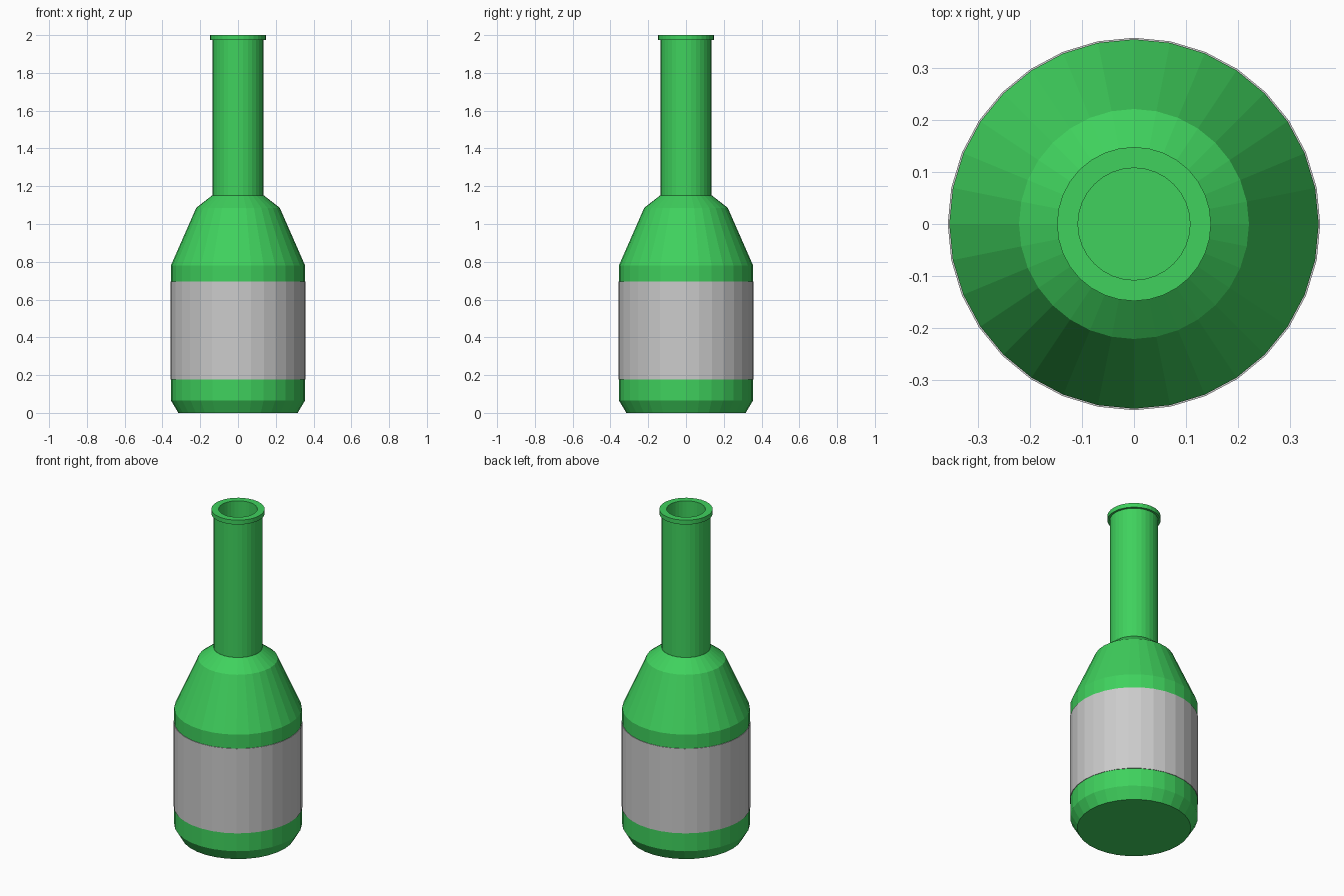
import bpy, bmesh
from math import cos, sin, tau

if "Cube" in bpy.data.objects:
    bpy.data.objects.remove(bpy.data.objects["Cube"])

SIDES = 32


def lathe(name, profile, material=None, loop=False):
    """Spin (radius, z) points round z; loop closes the section, otherwise the ends are capped."""
    bm = bmesh.new()
    rings = [[bm.verts.new((r * cos(tau * i / SIDES), r * sin(tau * i / SIDES), z))
              for i in range(SIDES)] for r, z in profile]
    pairs = list(zip(rings, rings[1:]))
    if loop:
        pairs.append((rings[-1], rings[0]))
    else:
        bm.faces.new(rings[0][::-1])
        bm.faces.new(rings[-1])
    for a, b in pairs:
        for i in range(SIDES):
            j = (i + 1) % SIDES
            bm.faces.new((a[i], a[j], b[j], b[i]))
    bmesh.ops.recalc_face_normals(bm, faces=bm.faces)
    mesh = bpy.data.meshes.new(name)
    bm.to_mesh(mesh)
    bm.free()
    obj = bpy.data.objects.new(name, mesh)
    bpy.context.collection.objects.link(obj)
    if material:
        mesh.materials.append(material)
    return obj


green = bpy.data.materials.new("green_glass")
green.diffuse_color = (0.05, 0.64, 0.11, 1)
green.use_nodes = True
green.node_tree.nodes["Principled BSDF"].inputs["Base Color"].default_value = green.diffuse_color

# Body with chamfered base and two-step shoulder
lathe("bottle_body", [(0.316, 0), (0.355, 0.066), (0.355, 0.781),
                      (0.221, 1.086), (0.136, 1.152)], green)

# Hollow neck with a lip at the mouth
lathe("bottle_neck", [(0.135, 1.15), (0.135, 1.973), (0.148, 1.973),
                      (0.148, 2.0), (0.1077, 2.0), (0.1077, 1.15)], green, loop=True)

# Paper label wrapped round the body
lathe("label", [(0.358, 0.177), (0.358, 0.696), (0.354, 0.696), (0.354, 0.177)], loop=True)
